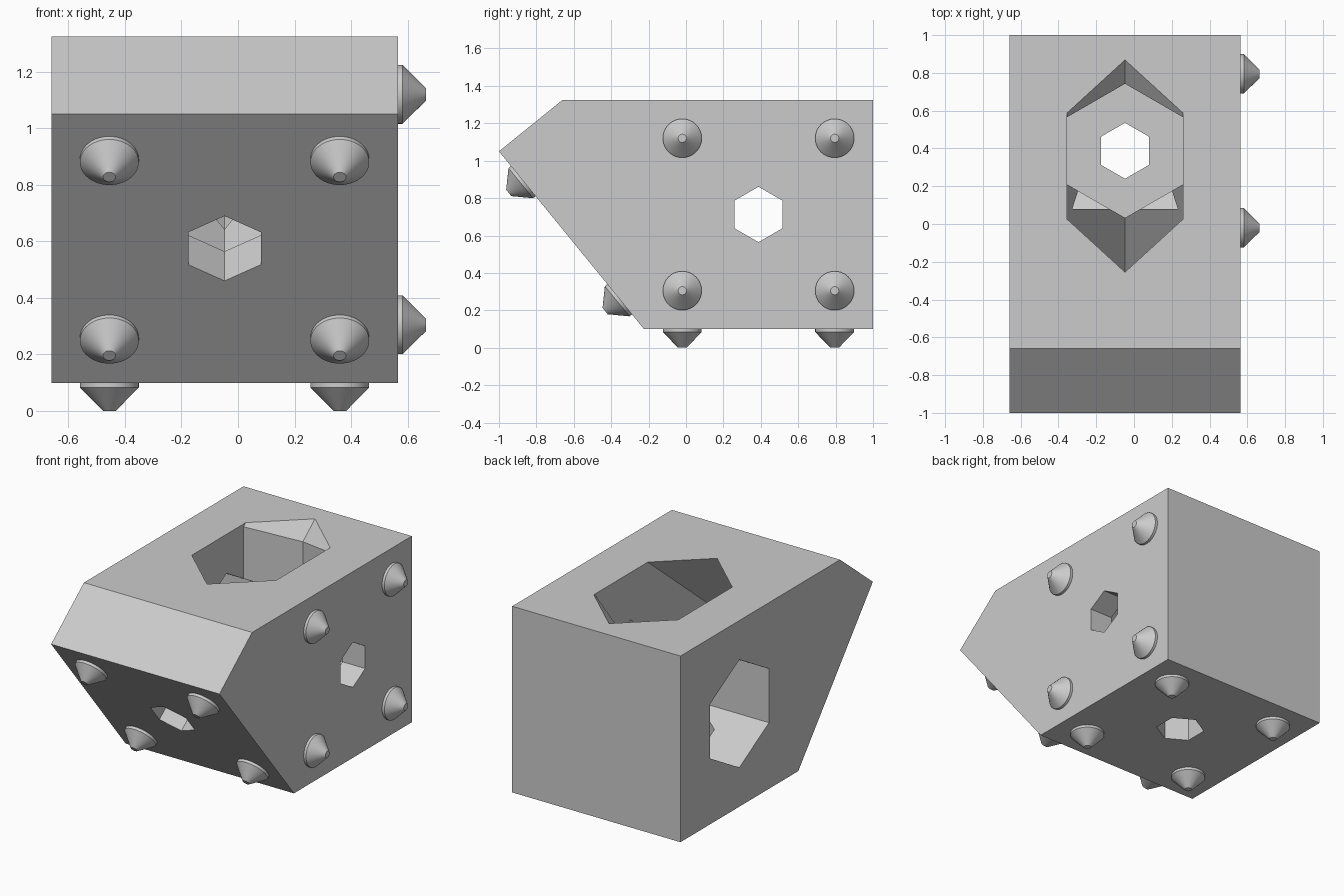
import bpy, bmesh, math
from mathutils import Vector

if "Cube" in bpy.data.objects:
    bpy.data.objects.remove(bpy.data.objects["Cube"], do_unlink=True)

grey = bpy.data.materials.new("light grey")
grey.use_nodes = True
grey.diffuse_color = (0.6, 0.6, 0.6, 1)
grey.node_tree.nodes["Principled BSDF"].inputs["Base Color"].default_value = (0.6, 0.6, 0.6, 1)


def make_object(name, bm):
    bmesh.ops.recalc_face_normals(bm, faces=bm.faces)
    mesh = bpy.data.meshes.new(name)
    bm.to_mesh(mesh)
    bm.free()
    mesh.materials.append(grey)
    obj = bpy.data.objects.new(name, mesh)
    bpy.context.collection.objects.link(obj)
    return obj


def activate(obj):
    bpy.ops.object.select_all(action='DESELECT')
    obj.select_set(True)
    bpy.context.view_layer.objects.active = obj


def lathe(name, origin, axis, up, rings, sides):
    """Closed solid of (distance, radius) rings, first corner pointing along up."""
    side = axis.cross(up)
    bm = bmesh.new()
    loops = []
    for dist, radius in rings:
        angles = [2 * math.pi * i / sides for i in range(sides)]
        loops.append([bm.verts.new(origin + axis * dist
                      + (up * math.cos(a) + side * math.sin(a)) * radius) for a in angles])
    for low, high in zip(loops, loops[1:]):
        for i in range(sides):
            j = (i + 1) % sides
            bm.faces.new((low[i], low[j], high[j], high[i]))
    bm.faces.new(loops[0])
    bm.faces.new(loops[-1])
    return make_object(name, bm)


# Block: side profile (y, z) extruded across x
LEFT, RIGHT = -0.66, 0.565
profile = [(-1, 1.05), (-0.66, 1.325), (1, 1.325), (1, 0.1), (-0.225, 0.1)]
bm = bmesh.new()
face = bm.faces.new([bm.verts.new((LEFT, y, z)) for y, z in profile])
extruded = bmesh.ops.extrude_face_region(bm, geom=[face])["geom"]
bmesh.ops.translate(bm, vec=(RIGHT - LEFT, 0, 0),
                    verts=[v for v in extruded if isinstance(v, bmesh.types.BMVert)])
block = make_object("block", bm)

# Mating faces: centre, inward axis, in-plane up direction
mid_x, mid_y, mid_z = (LEFT + RIGHT) / 2, 0.3875, 0.7125
slope = Vector((0, -0.775, 0.95)).normalized()
inward = Vector((0, -slope.y, slope.z)).yzx.zxy
inward = Vector((0, slope.z, -slope.y))
mating_faces = {
    "side": (Vector((RIGHT, mid_y, mid_z)), Vector((-1, 0, 0)), Vector((0, 0, 1))),
    "bottom": (Vector((mid_x, mid_y, 0.1)), Vector((0, 0, 1)), Vector((0, 1, 0))),
    "sloped": (Vector((mid_x, -0.6125, 0.575)), inward, slope),
}

WALL, SPACING = 0.165, 0.4075
for label, (centre, axis, up) in mating_faces.items():
    # Stepped hexagonal bore: narrow through the wall, wide beyond it
    bore = lathe(label + "_bore_cutter", centre, axis, up,
                 [(-0.1, 0.148), (WALL, 0.148), (WALL, 0.355), (1.8, 0.355)], 6)
    cut = block.modifiers.new(label + "_bore", 'BOOLEAN')
    cut.operation = 'DIFFERENCE'
    cut.solver = 'EXACT'
    cut.object = bore
    activate(block)
    bpy.ops.object.modifier_apply(modifier=cut.name)
    bpy.data.objects.remove(bore, do_unlink=True)

    # Four tapered locating pegs at the corners
    across = axis.cross(up)
    for a in (-1, 1):
        for b in (-1, 1):
            spot = centre + (across * a + up * b) * SPACING
            peg = lathe(label + "_peg", spot, -axis, up,
                        [(-0.01, 0.104), (0.017, 0.104), (0.1, 0.022)], 48)
            activate(peg)
            bpy.ops.object.shade_smooth_by_angle(angle=math.radians(30))
